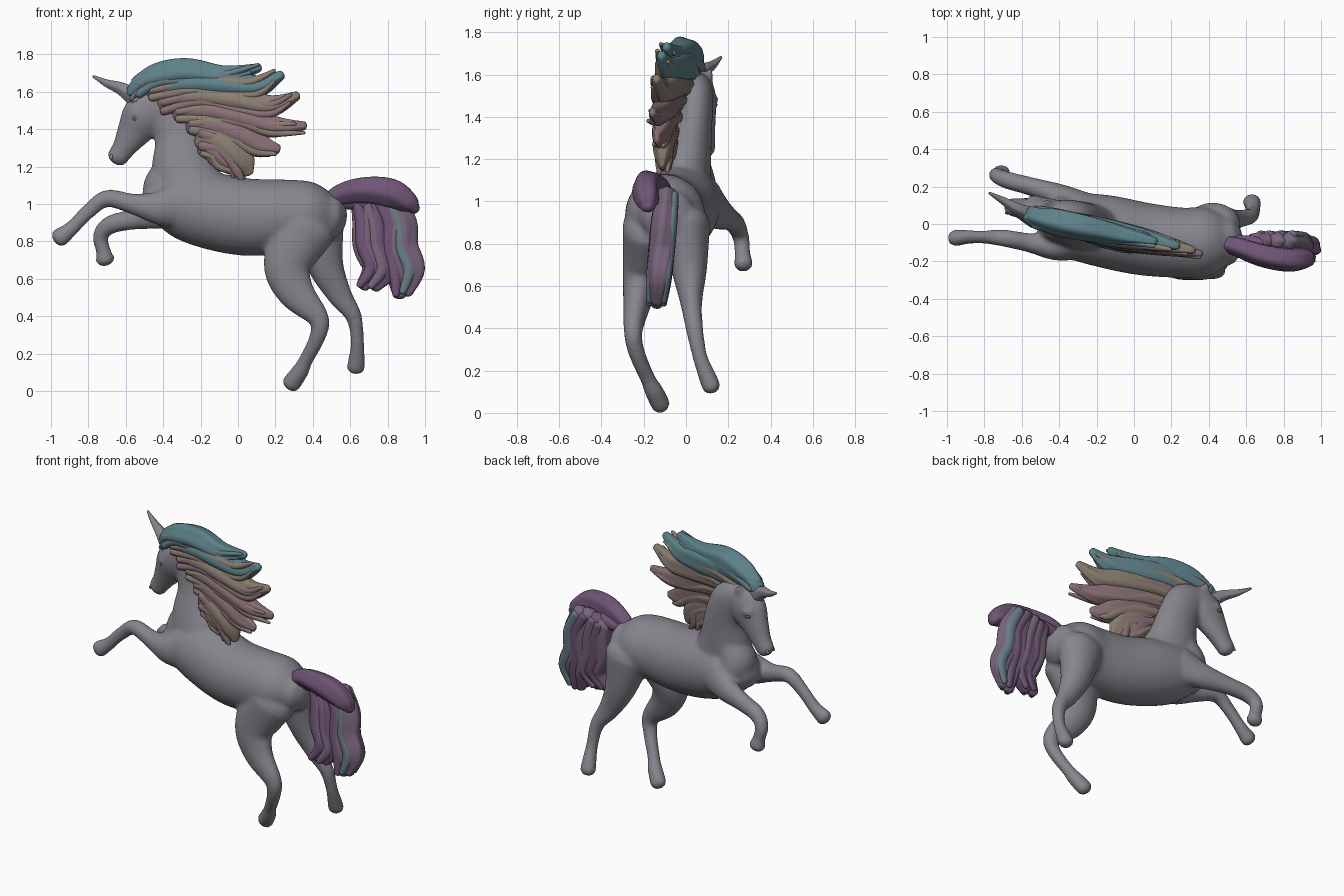
import bpy, bmesh, math, random
from mathutils import Vector

random.seed(4)


def material(name, rgb):
    m = bpy.data.materials.new(name)
    m.diffuse_color = (*rgb, 1)
    return m


COAT = material("coat", (0.245, 0.236, 0.268))
TEAL = material("teal", (0.11, 0.22, 0.25))
BLUE = material("blue", (0.14, 0.20, 0.24))
GOLD = material("gold", (0.25, 0.205, 0.165))
PINK = material("pink", (0.25, 0.16, 0.18))
PLUM = material("plum", (0.16, 0.09, 0.18))
VIOLET = material("violet", (0.19, 0.13, 0.20))
DARK = material("eye_grey", (0.12, 0.115, 0.13))


def spline(pts, steps):
    """Smooth curve through (x, y, z, radius in xz, radius in y) points."""
    p = [pts[0]] + pts + [pts[-1]]
    out = []
    for i in range(1, len(p) - 2):
        for s in range(steps):
            t = s / steps
            out.append([0.5 * (2 * b + (c - a) * t + (2 * a - 5 * b + 4 * c - d) * t * t
                               + (3 * b - a - 3 * c + d) * t ** 3)
                        for a, b, c, d in zip(p[i - 1], p[i], p[i + 1], p[i + 2])])
    return out + [list(pts[-1])]


def tube(bm, pts, sides=28, steps=6, ripple=0.0):
    """Loft an oval tube with rounded ends."""
    rows = spline(pts, steps)
    pos = [Vector(r[:3]) for r in rows]
    first, last = (pos[0] - pos[1]).normalized(), (pos[-1] - pos[-2]).normalized()

    def cap(row, d):
        r = min(row[3], row[4]) * 0.8
        return [[*(Vector(row[:3]) + d * r * math.sin(a)), row[3] * math.cos(a), row[4] * math.cos(a)]
                for a in (0.5, 1.0, 1.35)]
    rows = cap(rows[0], first)[::-1] + rows + cap(rows[-1], last)
    pos = [Vector(r[:3]) for r in rows]
    rings = []
    for i, r in enumerate(rows):
        tan = (pos[min(i + 1, len(pos) - 1)] - pos[max(i - 1, 0)]).normalized()
        side = (Vector((0, 1, 0)) - tan * tan.y).normalized()
        up = tan.cross(side)
        ring = []
        for k in range(sides):
            a = 2 * math.pi * k / sides
            f = 1 + ripple * math.cos(5 * a + 0.12 * i)
            ring.append(bm.verts.new(pos[i] + up * r[3] * f * math.cos(a) + side * r[4] * f * math.sin(a)))
        rings.append(ring)
    for a, b in zip(rings, rings[1:]):
        for k in range(sides):
            bm.faces.new((a[k], a[(k + 1) % sides], b[(k + 1) % sides], b[k]))
    bm.faces.new(rings[0][::-1])
    bm.faces.new(rings[-1])


def make(name, tubes, mat, **kw):
    bm = bmesh.new()
    for t in tubes:
        tube(bm, t, **kw)
    bmesh.ops.recalc_face_normals(bm, faces=bm.faces)
    for f in bm.faces:
        f.smooth = True
    me = bpy.data.meshes.new(name)
    bm.to_mesh(me)
    bm.free()
    me.materials.append(mat)
    ob = bpy.data.objects.new(name, me)
    bpy.context.collection.objects.link(ob)
    return ob


# Body: trunk, neck, head, ear and four legs fused into one skin
trunk = [(-.43, .01, 1.02, .11, .115), (-.32, -.01, 1.0, .175, .175), (-.15, -.04, .965, .205, .195),
         (.05, -.08, .93, .207, .195), (.25, -.1, .935, .197, .188), (.39, -.095, .94, .18, .185),
         (.48, -.09, .935, .13, .14)]
chest = [(-.36, .02, 1.17, .1, .1), (-.385, .02, 1.08, .125, .125), (-.35, .02, .99, .12, .13)]
neck = [(-.24, -.03, 1.02, .2, .14), (-.29, 0, 1.18, .175, .12), (-.31, .03, 1.35, .137, .094),
        (-.36, .045, 1.48, .125, .085), (-.44, .05, 1.53, .09, .075)]
head = [(-.43, .05, 1.53, .11, .08), (-.5, .06, 1.47, .122, .085), (-.56, .075, 1.38, .092, .066),
        (-.61, .085, 1.3, .064, .054), (-.645, .09, 1.25, .058, .05)]
near_foreleg = [(-.3, -.1, 1.0, .14, .09), (-.42, -.12, .98, .095, .075), (-.56, -.1, 1.0, .056, .052),
                (-.7, -.075, 1.03, .047, .046), (-.8, -.07, .96, .04, .036),
                (-.89, -.07, .87, .04, .038), (-.955, -.075, .82, .053, .046)]
far_foreleg = [(-.28, .09, 1.0, .13, .085), (-.4, .15, .95, .085, .065), (-.55, .2, .92, .057, .05),
               (-.68, .235, .89, .05, .047), (-.735, .26, .83, .042, .04),
               (-.72, .268, .75, .04, .038), (-.71, .272, .705, .053, .047)]
near_hind_leg = [(.36, -.185, .88, .17, .115), (.265, -.205, .68, .13, .095), (.31, -.23, .53, .1, .068),
                 (.43, -.25, .39, .058, .045), (.425, -.235, .29, .044, .04), (.36, -.18, .16, .039, .037),
                 (.335, -.155, .11, .046, .044), (.285, -.12, .04, .052, .046)]
far_hind_leg = [(.42, 0, .89, .15, .115), (.465, .015, .68, .1, .085), (.54, .025, .52, .068, .052),
                (.618, .04, .4, .044, .042), (.638, .065, .27, .036, .036), (.635, .098, .18, .044, .042),
                (.63, .12, .125, .05, .045)]
ear = [(-.46, .1, 1.56, .035, .025), (-.465, .112, 1.6, .028, .018), (-.475, .116, 1.63, .01, .008)]
brows = [[(-.555, y, 1.485, .02, .018), (-.52, y, 1.48, .022, .02)] for y in (-.005, .135)]
body = make("body", [trunk, chest, neck, head, near_foreleg, far_foreleg, near_hind_leg,
                     far_hind_leg, ear, *brows], COAT)
rm = body.modifiers.new("fuse", 'REMESH')
rm.mode = 'VOXEL'
rm.voxel_size = 0.011
rm.use_smooth_shade = True
sm = body.modifiers.new("soften", 'SMOOTH')
sm.factor = 0.5
sm.iterations = 14

# Horn
make("horn", [[(-.54, .045, 1.56, .05, .046), (-.62, .08, 1.615, .034, .032),
               (-.7, .125, 1.645, .02, .02), (-.772, .165, 1.682, .007, .007)]], COAT, ripple=.06)

# Eyes and nostrils
make("eyes", [[(-.555, y, 1.46, .014, .012), (-.535, y, 1.457, .014, .012)] for y in (-.004, .136)], DARK)
make("nostrils", [[(-.682, y, 1.245, .01, .008), (-.672, y, 1.26, .01, .008)] for y in (.06, .12)], COAT)


# Mane locks sweep back along a slanted line in plan
def lock(path, r, thick, dy=0.0, dz=0.0):
    n = len(path) - 1
    out = []
    for i, (x, z) in enumerate(path):
        f = (0.7, 1.0, 1.0, 0.75, 0.3)[round(4 * i / n)]
        out.append((x, -.07 - .2 * x + dy * (1 - .3 * i / n), z + dz, r * f, thick * f))
    return out


# Each lock: path in the front view, height, thickness, sideways shift, colour, strand colour
mane = [
    ([(-.57, 1.59), (-.53, 1.63), (-.46, 1.655), (-.38, 1.67), (-.3, 1.68)], .045, .055, 0, TEAL, BLUE),
    ([(-.53, 1.63), (-.42, 1.675), (-.27, 1.7), (-.08, 1.685), (.11, 1.73)], .078, .07, 0, TEAL, BLUE),
    ([(-.46, 1.6), (-.25, 1.64), (-.08, 1.635), (.1, 1.63), (.23, 1.69)], .082, .07, 0, TEAL, GOLD),
    ([(-.4, 1.54), (-.2, 1.57), (0, 1.55), (.17, 1.525), (.315, 1.58)], .08, .065, -.01, GOLD, PINK),
    ([(-.32, 1.49), (-.14, 1.49), (.04, 1.455), (.2, 1.415), (.355, 1.42)], .075, .055, -.025, PINK, GOLD),
    ([(-.25, 1.43), (-.1, 1.41), (.02, 1.37), (.12, 1.315), (.215, 1.295)], .085, .05, -.035, PINK, GOLD),
    ([(-.2, 1.36), (-.1, 1.33), (-.02, 1.28), (.03, 1.22), (.06, 1.165)], .09, .05, -.045, GOLD, PINK),
    ([(-.19, 1.3), (-.13, 1.28), (-.08, 1.24), (-.03, 1.2), (.02, 1.16)], .06, .045, -.045, PINK, GOLD)]
for i, (path, r, thick, shift, mat, accent) in enumerate(mane):
    make(f"mane_lock_{i + 1}", [lock(path, r, thick, shift)], mat, sides=30, ripple=.07)
    # Thicker strands lying on both faces of each lock
    thin = []
    for dy, dz in ((-.55, -.035), (-.55, .012), (.55, -.02)):
        short = [(x - random.uniform(0, .05) * k / 4, z + random.uniform(-.012, .012))
                 for k, (x, z) in enumerate(path)]
        thin.append(lock(short, r * .4, thick * .5, shift + dy * thick, dz * r / .08))
    make(f"mane_strands_{i + 1}", thin, accent, sides=12)

# Tail: arched dock with hanging locks
make("tail_arch", [[(.46, -.1, .99, .04, .04), (.55, -.12, 1.05, .055, .05), (.68, -.165, 1.075, .068, .06),
                    (.82, -.19, 1.06, .076, .062), (.91, -.185, 1.01, .058, .055),
                    (.945, -.18, .975, .03, .035)]], PLUM, sides=30, ripple=.05)
make("tail_root", [[(.48, -.09, .985, .035, .035), (.58, -.1, 1.01, .04, .04),
                    (.68, -.11, 1.01, .05, .045)]], PLUM)
tail = [
    ([(.66, 1.0), (.685, .9), (.69, .78), (.73, .66), (.67, .565)], VIOLET),
    ([(.7, 1.02), (.74, .9), (.76, .76), (.79, .65), (.73, .56)], PLUM),
    ([(.76, 1.03), (.83, .9), (.83, .76), (.86, .63), (.865, .515)], VIOLET),
    ([(.82, 1.03), (.88, .9), (.89, .77), (.935, .65), (.9, .53)], VIOLET)]
for i, (path, mat) in enumerate(tail):
    def hang(dx, dy, r, t):
        return [(x + dx, -.09 - .012 * k + dy, z, r * f, t * f) for k, ((x, z), f)
                in enumerate(zip(path, (.8, 1, 1, .9, .5)))]
    make(f"tail_lock_{i + 1}", [hang(0, 0, .073, .058)], mat, sides=30, ripple=.07)
    make(f"tail_strands_{i + 1}", [hang(-.02, -.034, .038, .03), hang(.02, .033, .038, .028)],
         (PLUM, VIOLET, PLUM, BLUE)[i], sides=12)
